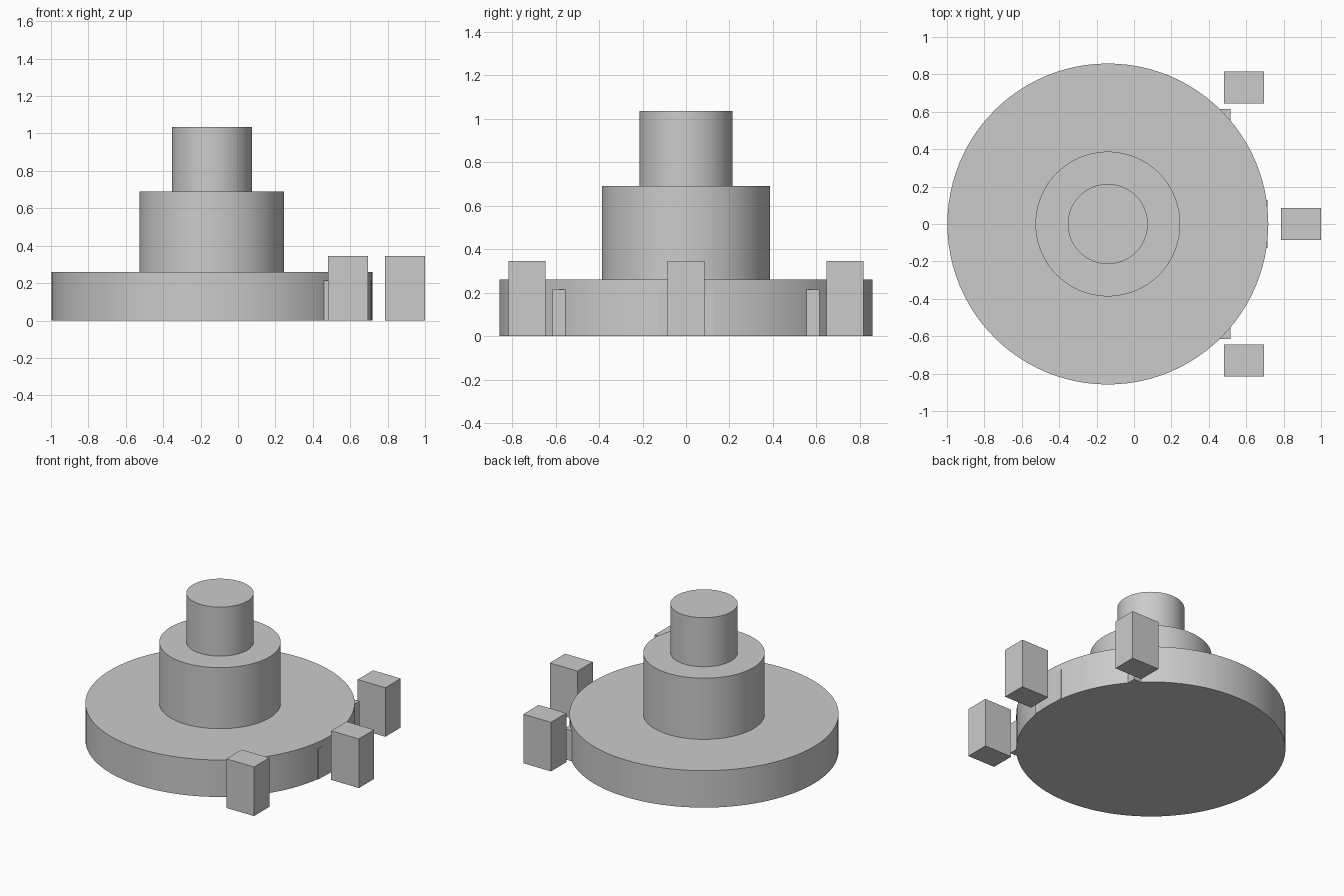
import bpy
import bmesh
from math import radians
from mathutils import Matrix, Vector

default_cube = bpy.data.objects.get("Cube")
if default_cube:
    bpy.data.objects.remove(default_cube, do_unlink=True)

GREY = (0.6, 0.6, 0.6, 1.0)
grey = bpy.data.materials.new("plain_grey")
grey.use_nodes = True
grey.diffuse_color = GREY
grey.node_tree.nodes["Principled BSDF"].inputs["Base Color"].default_value = GREY

AXIS_X = -0.14  # shared centre line of the round tiers


def add_object(name, bm):
    mesh = bpy.data.meshes.new(name)
    bm.to_mesh(mesh)
    bm.free()
    mesh.materials.append(grey)
    obj = bpy.data.objects.new(name, mesh)
    bpy.context.collection.objects.link(obj)
    return obj


def add_tier(name, radius, bottom, top):
    bm = bmesh.new()
    place = Matrix.Translation((AXIS_X, 0, (bottom + top) / 2))
    bmesh.ops.create_cone(bm, cap_ends=True, segments=96, radius1=radius,
                          radius2=radius, depth=top - bottom, matrix=place)
    obj = add_object(name, bm)
    bpy.ops.object.select_all(action="DESELECT")
    obj.select_set(True)
    bpy.context.view_layer.objects.active = obj
    bpy.ops.object.shade_smooth_by_angle(angle=radians(30))


def add_box(name, low, high):
    low, high = Vector(low), Vector(high)
    bm = bmesh.new()
    place = Matrix.Translation((low + high) / 2) @ Matrix.Diagonal((*(high - low), 1))
    bmesh.ops.create_cube(bm, size=1, matrix=place)
    add_object(name, bm)


# Stacked round tiers
add_tier("base_disc", 0.858, 0, 0.26)
add_tier("middle_drum", 0.387, 0.26, 0.69)
add_tier("top_drum", 0.214, 0.69, 1.035)

# Upright blocks, each paired with a low block set into the disc edge
for side, y, post_x, step_x, step_y in (
    ("right", -0.73, 0.48, 0.515, -0.487),
    ("middle", 0, 0.785, 0.714, 0),
    ("left", 0.73, 0.48, 0.515, 0.487),
):
    add_box(f"{side}_post", (post_x, y - 0.085, 0), (post_x + 0.215, y + 0.085, 0.345))
    add_box(f"{side}_step", (step_x - 0.215, step_y - 0.127, 0),
            (step_x, step_y + 0.127, 0.215))
